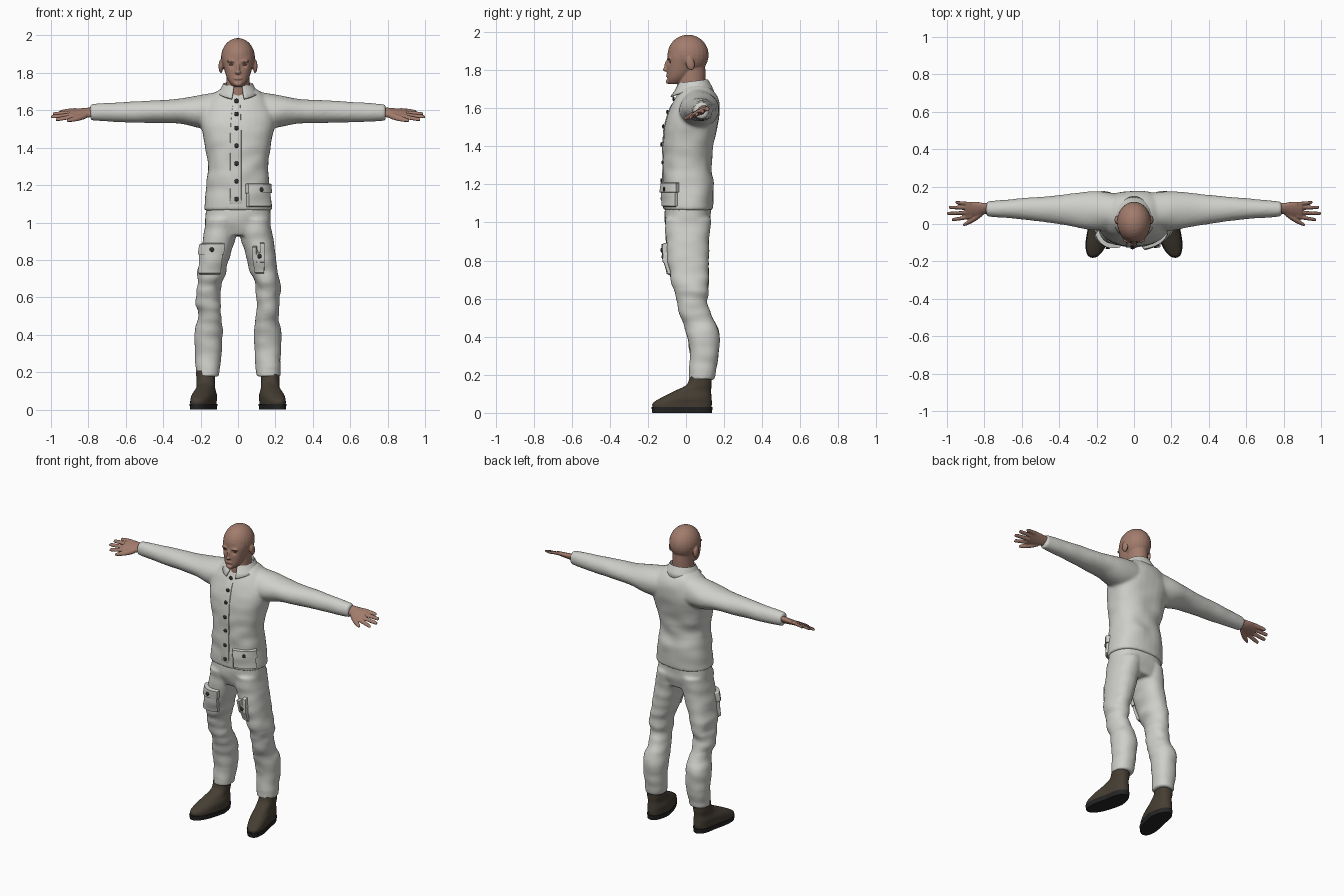
import bpy, bmesh, math
from mathutils import Vector, Matrix, noise
from mathutils.bvhtree import BVHTree

if "Cube" in bpy.data.objects:
    bpy.data.objects.remove(bpy.data.objects["Cube"])


def material(name, r, g, b):
    m = bpy.data.materials.new(name)
    m.use_nodes = True
    m.diffuse_color = (r, g, b, 1)
    bsdf = m.node_tree.nodes["Principled BSDF"]
    bsdf.inputs["Base Color"].default_value = (r, g, b, 1)
    bsdf.inputs["Roughness"].default_value = 0.8
    return m


CLOTH = material("pale cloth", 0.62, 0.62, 0.59)
SKIN = material("skin", 0.36, 0.2, 0.15)
LEATHER = material("brown leather", 0.06, 0.048, 0.033)
RUBBER = material("black rubber", 0.018, 0.018, 0.018)
BUTTON = material("dark button", 0.03, 0.03, 0.03)
EYE = material("eye", 0.12, 0.08, 0.06)


def blend(a, b, c, d, t):
    """Smooth curve between b and c."""
    return [q + 0.5 * t * (r - p + t * (2 * p - 5 * q + 4 * r - s + t * (3 * (q - r) + s - p)))
            for p, q, r, s in zip(a, b, c, d)]


def tube(bm, rings, axis="Z", side=1, power=2.0, sides=32, steps=5):
    """Closed loft through (position, low, high, low, high) sections."""
    last = len(rings) - 1
    fine = []
    for i in range(last):
        a, d = rings[max(i - 1, 0)], rings[min(i + 2, last)]
        fine += [blend(a, rings[i], rings[i + 1], d, k / steps) for k in range(steps)]
    fine.append(rings[last])
    loops = []
    for t, a0, a1, b0, b1 in fine:
        loop = []
        for k in range(sides):
            ang = math.tau * k / sides
            c, s = math.cos(ang), math.sin(ang)
            a = (a0 + a1 + (a1 - a0) * math.copysign(abs(c) ** (2 / power), c)) / 2
            b = (b0 + b1 + (b1 - b0) * math.copysign(abs(s) ** (2 / power), s)) / 2
            co = (a, b, t) if axis == "Z" else (t, a, b)
            loop.append(bm.verts.new((co[0] * side, co[1], co[2])))
        loops.append(loop)
    for p, q in zip(loops, loops[1:]):
        for k in range(sides):
            n = (k + 1) % sides
            bm.faces.new((p[k], p[n], q[n], q[k]))
    bm.faces.new(loops[0])
    bm.faces.new(loops[-1])


def blob(bm, centre, radii, tilt=0):
    mat = (Matrix.Translation(centre) @ Matrix.Rotation(tilt, 4, "X")
           @ Matrix.Diagonal((*radii, 1)))
    bmesh.ops.create_uvsphere(bm, u_segments=24, v_segments=16, radius=1, matrix=mat)


def finish(name, bm, mat, voxel=0, smooth=0, sculpt=None):
    """Make the object; optionally fuse its shells, smooth and sculpt them."""
    bmesh.ops.recalc_face_normals(bm, faces=bm.faces)
    mesh = bpy.data.meshes.new(name)
    bm.to_mesh(mesh)
    bm.free()
    ob = bpy.data.objects.new(name, mesh)
    bpy.context.collection.objects.link(ob)
    if voxel:
        rm = ob.modifiers.new("fuse", "REMESH")
        rm.mode, rm.voxel_size = "VOXEL", voxel
        sm = ob.modifiers.new("soften", "SMOOTH")
        sm.factor, sm.iterations = 0.5, smooth
        deps = bpy.context.evaluated_depsgraph_get()
        ob.data = bpy.data.meshes.new_from_object(ob.evaluated_get(deps))
        ob.modifiers.clear()
    if sculpt:
        shifts = [sculpt(v.co, v.normal) for v in ob.data.vertices]
        for v, shift in zip(ob.data.vertices, shifts):
            v.co += shift
    ob.data.materials.clear()
    ob.data.materials.append(mat)
    bpy.ops.object.select_all(action="DESELECT")
    ob.select_set(True)
    bpy.context.view_layer.objects.active = ob
    bpy.ops.object.shade_smooth_by_angle(angle=math.radians(50))
    return ob


def surface(ob):
    return BVHTree.FromPolygons([v.co for v in ob.data.vertices],
                                [p.vertices[:] for p in ob.data.polygons])


def patch(name, tree, axis, angles, heights, thick, mat=CLOTH, n=14):
    """Padded sheet laid on a body surface, cast in toward a vertical axis."""
    bm = bmesh.new()
    grid = []
    for i in range(n + 1):
        z = heights[0] + (heights[1] - heights[0]) * i / n
        row = []
        for j in range(n + 1):
            a = math.radians(angles[0] + (angles[1] - angles[0]) * j / n)
            out = Vector((math.sin(a), -math.cos(a), 0))
            start = Vector((*axis, z)) + out * 0.22
            hit = tree.ray_cast(start, -out)[0] or start - out * 0.1
            edge = i in (0, n) or j in (0, n)
            row.append(bm.verts.new(hit + out * (-0.004 if edge else thick)))
        grid.append(row)
    for p, q in zip(grid, grid[1:]):
        for j in range(n):
            bm.faces.new((p[j], p[j + 1], q[j + 1], q[j]))
    return finish(name, bm, mat)


def button(name, tree, x, z, lift=0.0):
    hit = tree.ray_cast(Vector((x, -0.4, z)), Vector((0, 1, 0)))[0]
    bm = bmesh.new()
    blob(bm, hit - Vector((0, lift + 0.003, 0)), (0.012, 0.006, 0.012))
    finish(name, bm, BUTTON)


# Jacket: torso and sleeves fused into one cloth surface
def jacket_folds(co, normal):
    waist = math.exp(-((co.z - 1.3) / 0.12) ** 2)
    amount = 0.004 + 0.005 * waist
    if abs(co.x) > 0.3:
        amount = 0.003
    return normal * amount * noise.noise(Vector((co.x * 9, co.y * 9, co.z * 14)))


bm = bmesh.new()
tube(bm, [(z, -w, w, y0, y1) for z, w, y0, y1 in (
    (1.065, .183, -.12, .14), (1.2, .17, -.122, .148), (1.32, .162, -.12, .132),
    (1.45, .185, -.12, .155), (1.54, .2, -.105, .172), (1.62, .185, -.075, .175),
    (1.68, .14, -.045, .155), (1.72, .085, -.02, .115))], power=2.4)
SLEEVE = [(.1, -.03, .165, 1.5, 1.7), (.2, -.035, .176, 1.505, 1.682), (.3, -.018, .168, 1.527, 1.664),
          (.4, 0, .155, 1.531, 1.655), (.6, .024, .138, 1.536, 1.646), (.79, .04, .12, 1.545, 1.632)]
for side in (1, -1):
    tube(bm, SLEEVE, "X", side)
jacket = finish("jacket", bm, CLOTH, 0.009, 7, jacket_folds)

# Trousers: hips and two legs
LEG = [(1.02, .0, .172, -.112, .132), (.9, .018, .19, -.106, .122), (.8, .048, .207, -.098, .12),
       (.7, .078, .22, -.078, .118), (.6, .1, .226, -.055, .112), (.52, .092, .212, -.03, .128),
       (.42, .082, .23, .0, .174), (.3, .088, .23, .02, .17), (.175, .1, .226, .012, .15)]


def trouser_folds(co, normal):
    knee = math.exp(-((co.z - 0.6) / 0.13) ** 2)
    return normal * (0.005 + 0.012 * knee) * noise.noise(Vector((co.x * 8, co.y * 8, co.z * 17)))


bm = bmesh.new()
tube(bm, [(.93, -.14, .14, -.085, .11), (1, -.174, .174, -.11, .13), (1.1, -.17, .17, -.11, .13)], power=2.4)
for side in (1, -1):
    tube(bm, LEG, side=side, power=2.2)
trousers = finish("trousers", bm, CLOTH, 0.009, 5, trouser_folds)

# Boots with soles, toes turned outward
SHOE = [(.02, -.172, .132), (.05, -.175, .136), (.08, -.13, .134), (.115, -.06, .132),
        (.15, .005, .134), (.21, .022, .136)]
for side, label in ((1, "left"), (-1, "right")):
    for part, mat, rings in (
            ("boot", LEATHER, [(z, .122 - .01 * (z < .1), .222 + .01 * (z < .1), a, b) for z, a, b in SHOE]),
            ("sole", RUBBER, [(0, .112, .232, -.177, .136), (.03, .108, .236, -.181, .14)])):
        bm = bmesh.new()
        tube(bm, rings, power=2.3)
        for v in bm.verts:
            turn = max(0, .02 - v.co.y)
            v.co.x = side * (v.co.x + 0.24 * turn)
        finish(f"{label}_{part}", bm, mat)

# Hands: palm, four fingers and thumb, slanted down toward the thumb
for side, label in ((1, "left"), (-1, "right")):
    bm = bmesh.new()
    tube(bm, [(.74, .055, .11, 1.57, 1.618), (.8, .052, .112, 1.567, 1.612), (.84, .035, .118, 1.57, 1.607),
              (.9, .03, .118, 1.575, 1.602)], "X", side)
    for y, spread, tip in ((.106, .01, .955), (.085, .004, .99), (.062, -.006, 1), (.04, -.018, .975)):
        tube(bm, [(x, y + spread * k - r, y + spread * k + r, 1.59 - .012 * k - r, 1.59 - .012 * k + r)
                  for x, k, r in ((.87, 0, .012), (.92, .5, .0105), (tip - .01, .9, .009), (tip, 1, .005))],
             "X", side, sides=12)
    tube(bm, [(x, y - r, y + r, 1.586 - r, 1.586 + r) for x, y, r in (
        (.81, .06, .017), (.85, .03, .016), (.89, .006, .012), (.915, -.006, .007))], "X", side, sides=12)
    for v in bm.verts:
        v.co.z += 0.45 * (v.co.y - .085)
    finish(f"{label}_hand", bm, SKIN, 0.004, 3)


# Head: skull, jaw, neck and features fused, then sockets pressed in
def face_shape(co, normal):
    shift = Vector()
    for x, y, z, radius, push in ((.034, -.092, 1.843, .014, .011), (-.034, -.092, 1.843, .014, .011),
                                  (0, -.105, 1.757, .012, .004), (0, -.105, 1.773, .005, .003)):
        gap = Vector((co.x - x, co.y - y, co.z - z))
        if radius < 0.013:
            gap.x *= 0.35
        shift.y += push * math.exp(-(gap.length / radius) ** 2)
    return shift


bm = bmesh.new()
blob(bm, (0, .011, 1.88), (.091, .108, .106))
tube(bm, [(z, -w, w, y0, y1) for z, w, y0, y1 in (
    (1.728, .026, -.09, -.035), (1.75, .046, -.1, .0), (1.78, .062, -.1, .03), (1.82, .074, -.1, .06),
    (1.87, .084, -.097, .08), (1.91, .08, -.088, .08))], power=2.2)
tube(bm, [(z, -w, w, y0, y1) for z, w, y0, y1 in (
    (1.6, .07, -.04, .1), (1.7, .065, -.045, .1), (1.78, .062, -.042, .102), (1.84, .062, -.03, .1))])
blob(bm, (0, -.106, 1.803), (.015, .015, .011))
blob(bm, (0, -.098, 1.828), (.01, .015, .032), -0.25)
blob(bm, (0, -.099, 1.77), (.023, .009, .009))
blob(bm, (0, -.094, 1.742), (.022, .013, .014))
for side in (1, -1):
    blob(bm, (side * .033, -.089, 1.862), (.027, .012, .008))
    blob(bm, (side * .092, .022, 1.835), (.012, .023, .037), 0.2)
head = finish("head", bm, SKIN, 0.004, 4, face_shape)
head_tree = surface(head)
for side, label in ((1, "left"), (-1, "right")):
    spot = head_tree.ray_cast(Vector((side * .034, -.3, 1.843)), Vector((0, 1, 0)))[0]
    bm = bmesh.new()
    blob(bm, spot, (.013, .004, .005))
    finish(f"{label}_eye", bm, EYE)

# Collar: open folded band with points at the throat
bm = bmesh.new()
rows = []
for k in range(41):
    a = math.radians(16 + 328 * k / 40)
    front = (1 + math.cos(a)) / 2
    point = front ** 6
    row = []
    for radius, z in ((.07, 1.7), (.079, 1.752 - .02 * front), (.1, 1.715 - .025 * front),
                      (.112 + .012 * point, 1.688 - .028 * point)):
        row.append(bm.verts.new((radius * math.sin(a), .036 - radius * math.cos(a), z)))
    rows.append(row)
for p, q in zip(rows, rows[1:]):
    for j in range(3):
        bm.faces.new((p[j], q[j], q[j + 1], p[j + 1]))
collar = finish("collar", bm, CLOTH)
solid = collar.modifiers.new("thickness", "SOLIDIFY")
solid.thickness = 0.008

# Front placket and buttons
coat = surface(jacket)
patch("placket", coat, (0, 0.03), (-17, 8), (1.067, 1.65), 0.004)
for i, z in enumerate((1.65, 1.58, 1.505, 1.41, 1.315, 1.22, 1.125)):
    button(f"jacket_button_{i + 1}", coat, -.008, z, 0.004)

# Jacket hip pocket with flap
patch("hip_pocket", coat, (0, 0), (20, 76), (1.08, 1.185), 0.014)
patch("hip_pocket_flap", coat, (0, 0), (18, 78), (1.155, 1.21), 0.021)
button("hip_pocket_button", coat, .125, 1.175, 0.02)

# Thigh pockets: a wide flapped one and a narrow tool pocket
cloth = surface(trousers)
patch("thigh_pocket", cloth, (-.13, .01), (-52, 27), (.72, .86), 0.018)
patch("thigh_pocket_flap", cloth, (-.13, .01), (-55, 30), (.825, .89), 0.025)
button("thigh_pocket_button", cloth, -.14, .855, 0.025)
patch("tool_pocket", cloth, (.125, .01), (-25, 10), (.725, .845), 0.018)
for i, (low, high) in enumerate(((-22, -11), (-4, 8))):
    patch(f"tool_sleeve_{i + 1}", cloth, (.125, .01), (low, high), (.78, .875 + .02 * i), 0.024)
button("tool_pocket_button", cloth, .115, .82, 0.02)
